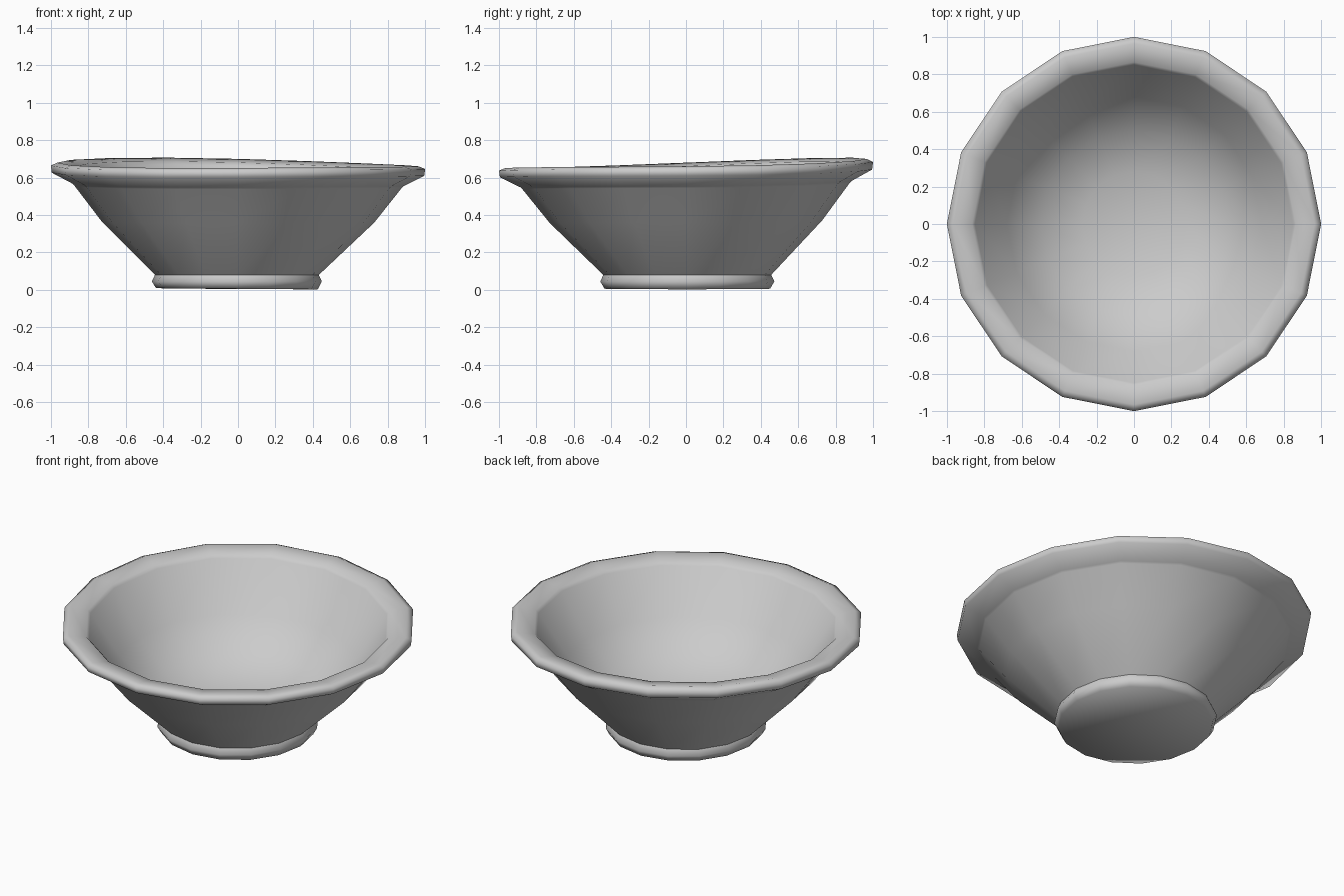
import bpy, bmesh
from math import cos, sin, pi, radians

if "Cube" in bpy.data.objects:
    bpy.data.objects.remove(bpy.data.objects["Cube"])

SIDES = 16

# Radius and height of each ring, from under the foot, up the outside, over the lip, into the bowl
PROFILE = [
    (0.432, 0.006), (0.454, 0.045), (0.438, 0.08),     # foot
    (0.728, 0.363), (0.875, 0.553), (0.885, 0.563),    # outer wall
    (0.995, 0.620), (1.0, 0.658), (0.965, 0.673),      # lip
    (0.865, 0.655), (0.85, 0.638),                     # inner edge
    (0.68, 0.385), (0.50, 0.22), (0.28, 0.145),        # inside
]
FOOT_TOP = 2


def wobble(a):
    """Hand-made unevenness of the rim, highest at the back left."""
    return 0.026 * cos(a - radians(112)) + 0.008 * cos(2 * (a - radians(125)))


def ring(bm, r, z):
    """One ring of the bowl; the foot is slightly oval and off centre."""
    low = z < 0.1
    cx, cy, stretch = (-0.006, 0.007, 1.025) if low else (0, 0, 1)
    verts = []
    for i in range(SIDES):
        a = 2 * pi * i / SIDES
        dz = wobble(a) * (z / 0.67) ** 2
        if z < 0.01:
            dz = -0.003 * cos(a)
        verts.append(bm.verts.new((cx + r * cos(a), cy + r * stretch * sin(a), z + dz)))
    return verts


# Bowl body: lathed rings closed by a centre point below and inside
bm = bmesh.new()
rings = [ring(bm, r, z) for r, z in PROFILE]
for lower, upper in zip(rings, rings[1:]):
    for i in range(SIDES):
        j = (i + 1) % SIDES
        bm.faces.new((lower[i], lower[j], upper[j], upper[i]))
for edge, z in ((rings[0], 0.004), (rings[-1], 0.12)):
    centre = bm.verts.new((0, 0, z))
    for i in range(SIDES):
        bm.faces.new((edge[i], edge[(i + 1) % SIDES], centre))
bmesh.ops.recalc_face_normals(bm, faces=bm.faces)

# Smooth all over, with a crisp line where the wall meets the foot
for face in bm.faces:
    face.smooth = True
for i in range(SIDES):
    bm.edges.get((rings[FOOT_TOP][i], rings[FOOT_TOP][(i + 1) % SIDES])).smooth = False

mesh = bpy.data.meshes.new("bowl")
bm.to_mesh(mesh)
bm.free()
bowl = bpy.data.objects.new("bowl", mesh)
bpy.context.collection.objects.link(bowl)
